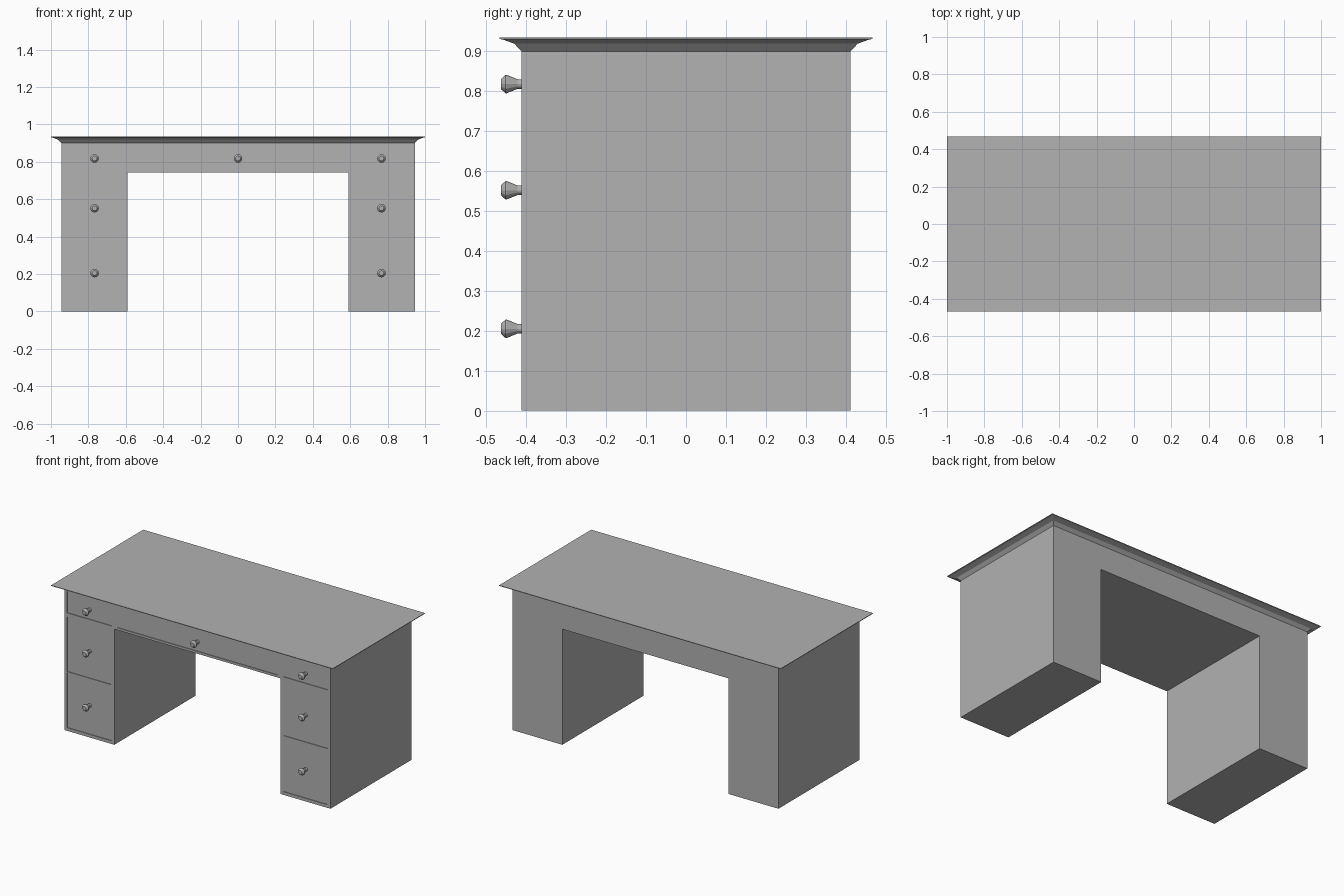
import bpy, bmesh, math

if "Cube" in bpy.data.objects:
    bpy.data.objects.remove(bpy.data.objects["Cube"])

HX, HY, HZ = 0.945, 0.412, 0.90      # carcass half width, half depth, height
KX, KZ = 0.59, 0.742                 # kneehole half width and height
RECESS = 0.004

grey = bpy.data.materials.new("dark_grey")
grey.diffuse_color = (0.445, 0.445, 0.445, 1)
grey.use_nodes = True
grey.node_tree.nodes["Principled BSDF"].inputs["Base Color"].default_value = grey.diffuse_color


def finish(bm, name):
    bmesh.ops.recalc_face_normals(bm, faces=bm.faces)
    me = bpy.data.meshes.new(name)
    bm.to_mesh(me)
    bm.free()
    me.materials.append(grey)
    ob = bpy.data.objects.new(name, me)
    bpy.context.collection.objects.link(ob)
    return ob


def bridge(bm, rings):
    """Skin a stack of equal vertex rings and cap both ends."""
    for a, b in zip(rings, rings[1:]):
        for i in range(len(a)):
            j = (i + 1) % len(a)
            bm.faces.new((a[i], a[j], b[j], b[i]))
    bm.faces.new(rings[0])
    bm.faces.new(rings[-1])


def add_box(bm, x0, x1, y0, y1, z0, z1):
    for v in bmesh.ops.create_cube(bm, size=1)["verts"]:
        v.co = (x1 if v.co.x > 0 else x0,
                y1 if v.co.y > 0 else y0,
                z1 if v.co.z > 0 else z0)


# Carcass: front outline with kneehole, carried from front to back
outline = [(-HX, 0), (-KX, 0), (-KX, KZ), (KX, KZ), (KX, 0), (HX, 0), (HX, HZ), (-HX, HZ)]
bm = bmesh.new()
bridge(bm, [[bm.verts.new((x, y, z)) for x, z in outline] for y in (-HY, HY)])
carcass = finish(bm, "carcass")

# Drawer fronts: shallow recesses cut in the front face
rows = [(0.02, 0.37), (0.38, 0.73), (0.757, 0.895)]
drawers = [(s * 0.7675 - 0.1575, s * 0.7675 + 0.1575, z0, z1)
           for s in (-1, 1) for z0, z1 in rows]
drawers.append((-0.572, 0.572, *rows[2]))
bm = bmesh.new()
for x0, x1, z0, z1 in drawers:
    add_box(bm, x0, x1, -HY - 0.05, -HY + RECESS, z0, z1)
cutter = finish(bm, "drawer_cutter")
cutter.hide_render = True
mod = carcass.modifiers.new("drawer_fronts", "BOOLEAN")
mod.operation = "DIFFERENCE"
mod.solver = "EXACT"
mod.object = cutter
bpy.context.view_layer.objects.active = carcass
bpy.ops.object.modifier_apply(modifier=mod.name)
bpy.data.objects.remove(cutter)

# Desktop: moulded edge swept around the carcass (overhang, height)
edge = [(0, 0.90), (0.018, 0.919), (0.045, 0.929), (0.055, 0.931), (0.055, 0.935)]
corners = ((-1, -1), (1, -1), (1, 1), (-1, 1))
bm = bmesh.new()
bridge(bm, [[bm.verts.new((sx * (HX + o), sy * (HY + o), z)) for sx, sy in corners]
            for o, z in edge])
finish(bm, "desktop")

# Knobs: turned profile (radius, distance out from the drawer face)
turned = [(0.012, -RECESS), (0.012, 0.010), (0.023, 0.037), (0.023, 0.040), (0.013, 0.051)]
SIDES = 12


def knob(name, x, z):
    bm = bmesh.new()
    angles = [2 * math.pi * i / SIDES for i in range(SIDES)]
    bridge(bm, [[bm.verts.new((x + r * math.cos(a), -HY - d, z + r * math.sin(a)))
                 for a in angles] for r, d in turned])
    finish(bm, name)


for side, s in (("left", -1), ("right", 1)):
    for row, z in (("bottom", 0.205), ("middle", 0.552), ("top", 0.818)):
        knob(f"{side}_{row}_knob", s * 0.767, z)
knob("centre_knob", 0, 0.818)
